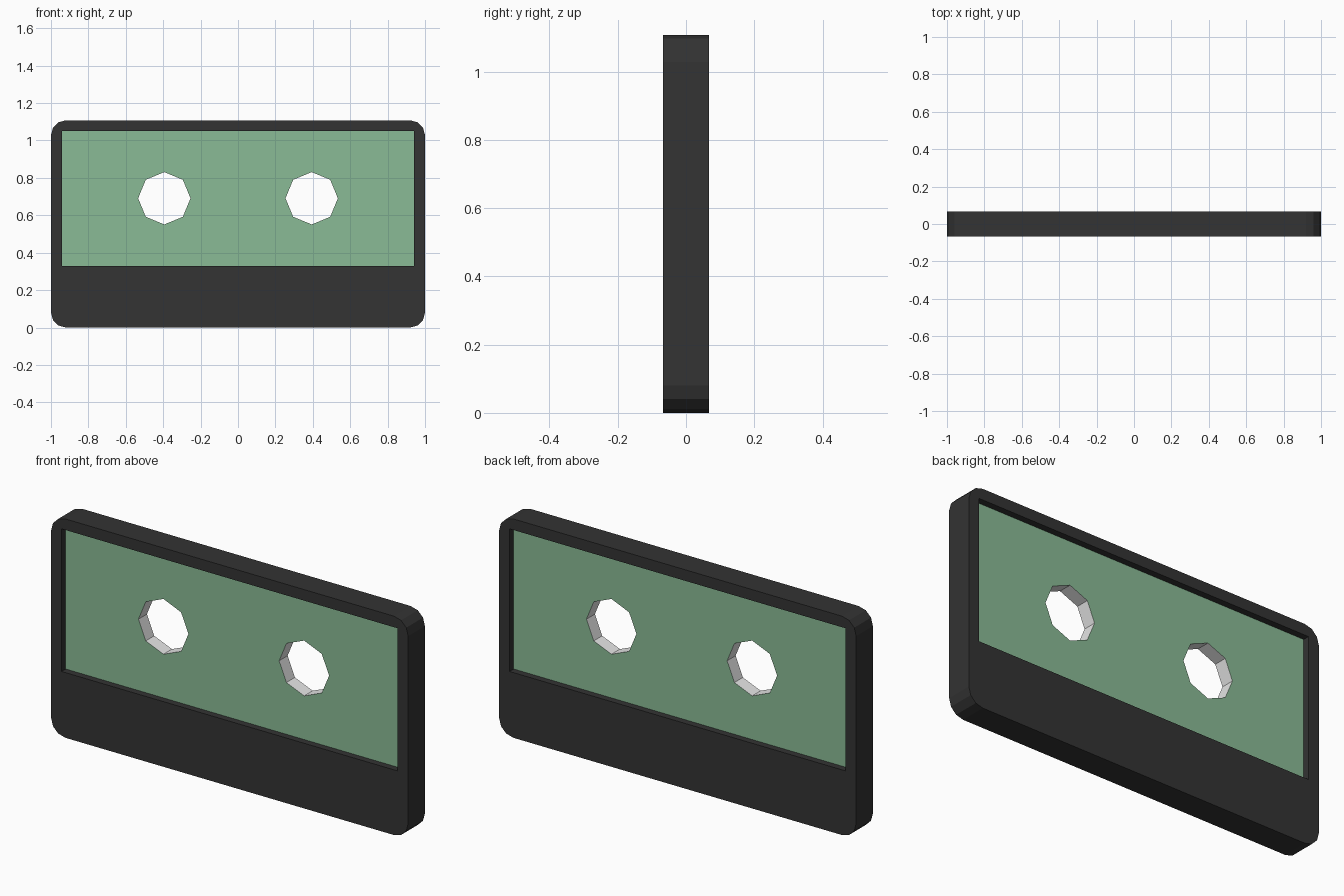
import bpy, bmesh, math

if "Cube" in bpy.data.objects:
    bpy.data.objects.remove(bpy.data.objects["Cube"])


def material(name, rgb):
    m = bpy.data.materials.new(name)
    m.diffuse_color = (*rgb, 1)
    m.use_nodes = True
    m.node_tree.nodes["Principled BSDF"].inputs["Base Color"].default_value = m.diffuse_color
    return m


dark = material("dark_plastic", (0.033, 0.033, 0.033))
green = material("green_label", (0.254, 0.497, 0.305))
pale = material("pale_hole_wall", (0.8, 0.8, 0.8))


def rect(x, z0, z1):
    return [(-x, z0), (x, z0), (x, z1), (-x, z1)]


def rounded_rect(x, z0, z1, r, seg):
    pts = []
    corners = [(x - r, z1 - r), (r - x, z1 - r), (r - x, z0 + r), (x - r, z0 + r)]
    for q, (cx, cz) in enumerate(corners):
        for i in range(seg + 1):
            a = math.pi / 2 * (q + i / seg)
            pts.append((cx + r * math.cos(a), cz + r * math.sin(a)))
    return pts


def ngon(cx, cz, r, n):
    return [(cx + r * math.cos(math.tau * i / n), cz + r * math.sin(math.tau * i / n))
            for i in range(n)]


def plate(name, loops, half, face_mat, hole_mat):
    """Upright plate: first loop is the outline, the others are through holes."""
    bm = bmesh.new()
    rings = {}
    for y in (-half, half):
        edges = []
        rings[y] = []
        for loop in loops:
            vs = [bm.verts.new((x, y, z)) for x, z in loop]
            edges += [bm.edges.new((vs[i - 1], vs[i])) for i in range(len(vs))]
            rings[y].append(vs)
        bmesh.ops.triangle_fill(bm, edges=edges, use_beauty=True, normal=(0, y / half, 0))
    for k, (a, b) in enumerate(zip(rings[-half], rings[half])):
        for i in range(len(a)):
            f = bm.faces.new((a[i - 1], a[i], b[i], b[i - 1]))
            f.material_index = 1 if k else 0
    bmesh.ops.recalc_face_normals(bm, faces=bm.faces)
    mesh = bpy.data.meshes.new(name)
    bm.to_mesh(mesh)
    bm.free()
    mesh.materials.append(face_mat)
    mesh.materials.append(hole_mat)
    ob = bpy.data.objects.new(name, mesh)
    bpy.context.collection.objects.link(ob)
    return ob


window = rect(0.941, 0.33, 1.052)

# Dark outer shell with rounded corners and a wide opening
plate("shell", [rounded_rect(1, 0, 1.108, 0.08, 3), window], 0.067, dark, dark)

# Recessed label panel with two octagonal reel holes
holes = [ngon(s * 0.394, 0.691, 0.14, 8) for s in (-1, 1)]
plate("label_panel", [window] + holes, 0.034, green, pale)
